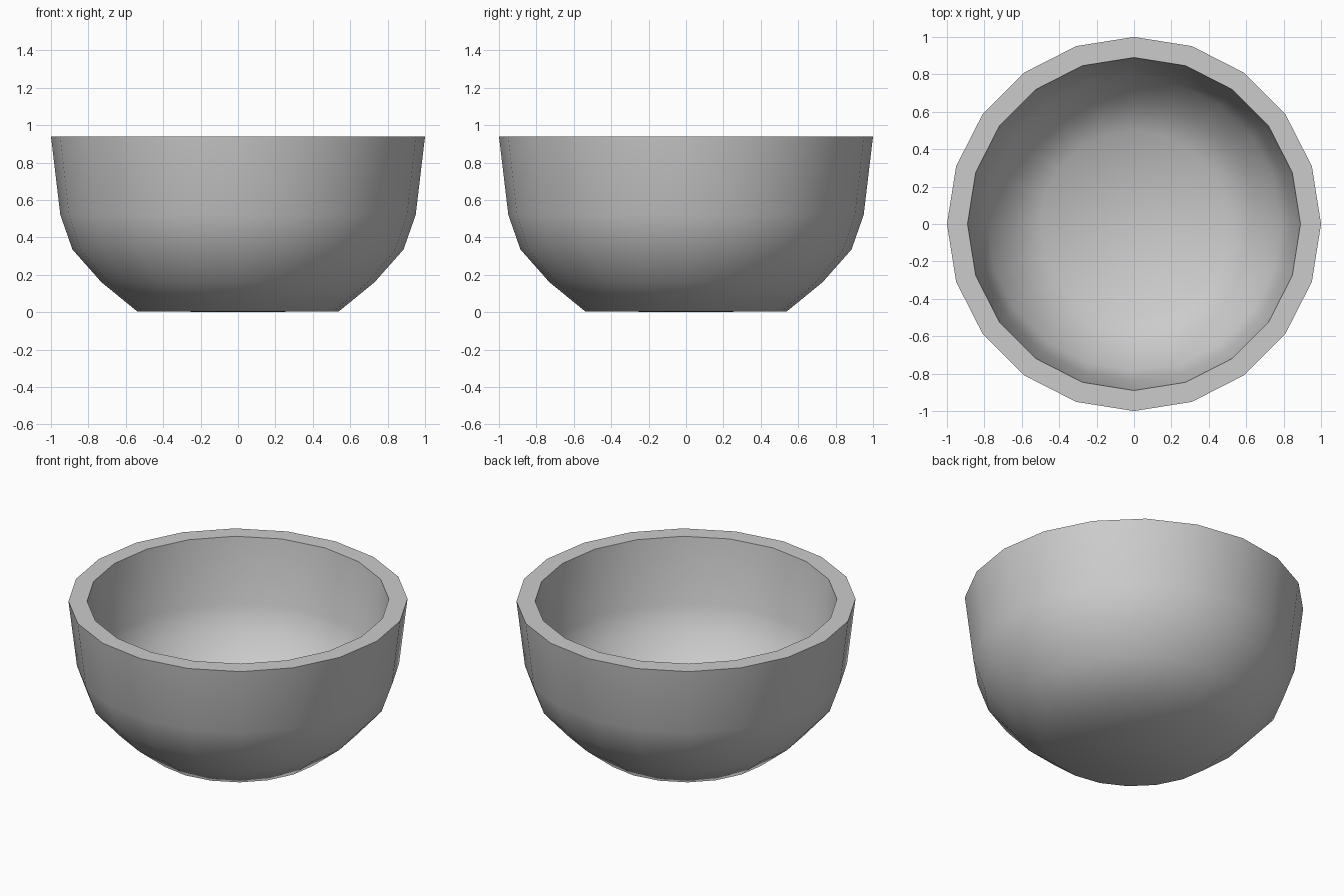
import bpy
import bmesh
from math import radians, tau
from mathutils import Vector

SIDES = 20

cube = bpy.data.objects.get("Cube")
if cube:
    bpy.data.objects.remove(cube, do_unlink=True)

# Plain grey material
grey = bpy.data.materials.new("plain_grey")
grey.use_nodes = True
colour = (0.6, 0.6, 0.6, 1)
grey.diffuse_color = colour
grey.node_tree.nodes["Principled BSDF"].inputs["Base Color"].default_value = colour

# Wall section: outer foot to lip, then down the inside to the floor centre
profile = [(0, 0), (0.54, 0.005), (0.73, 0.16), (0.885, 0.335), (0.95, 0.52), (1, 0.94),
           (0.89, 0.94), (0.84, 0.53), (0.785, 0.38), (0.65, 0.235), (0.5, 0.115), (0, 0.11)]

# Spin the section around the vertical axis
bm = bmesh.new()
verts = [bm.verts.new((r, 0, z)) for r, z in profile]
edges = [bm.edges.new(pair) for pair in zip(verts, verts[1:])]
bmesh.ops.spin(bm, geom=verts + edges, cent=Vector(), axis=(0, 0, 1),
               angle=tau, steps=SIDES, use_merge=False)
bmesh.ops.remove_doubles(bm, verts=bm.verts, dist=0.001)
bmesh.ops.recalc_face_normals(bm, faces=bm.faces)

mesh = bpy.data.meshes.new("bowl")
bm.to_mesh(mesh)
bm.free()
mesh.materials.append(grey)
bowl = bpy.data.objects.new("bowl", mesh)
bpy.context.collection.objects.link(bowl)

# Smooth walls with a crisp lip
bpy.ops.object.select_all(action="DESELECT")
bowl.select_set(True)
bpy.context.view_layer.objects.active = bowl
bpy.ops.object.shade_smooth_by_angle(angle=radians(60))
